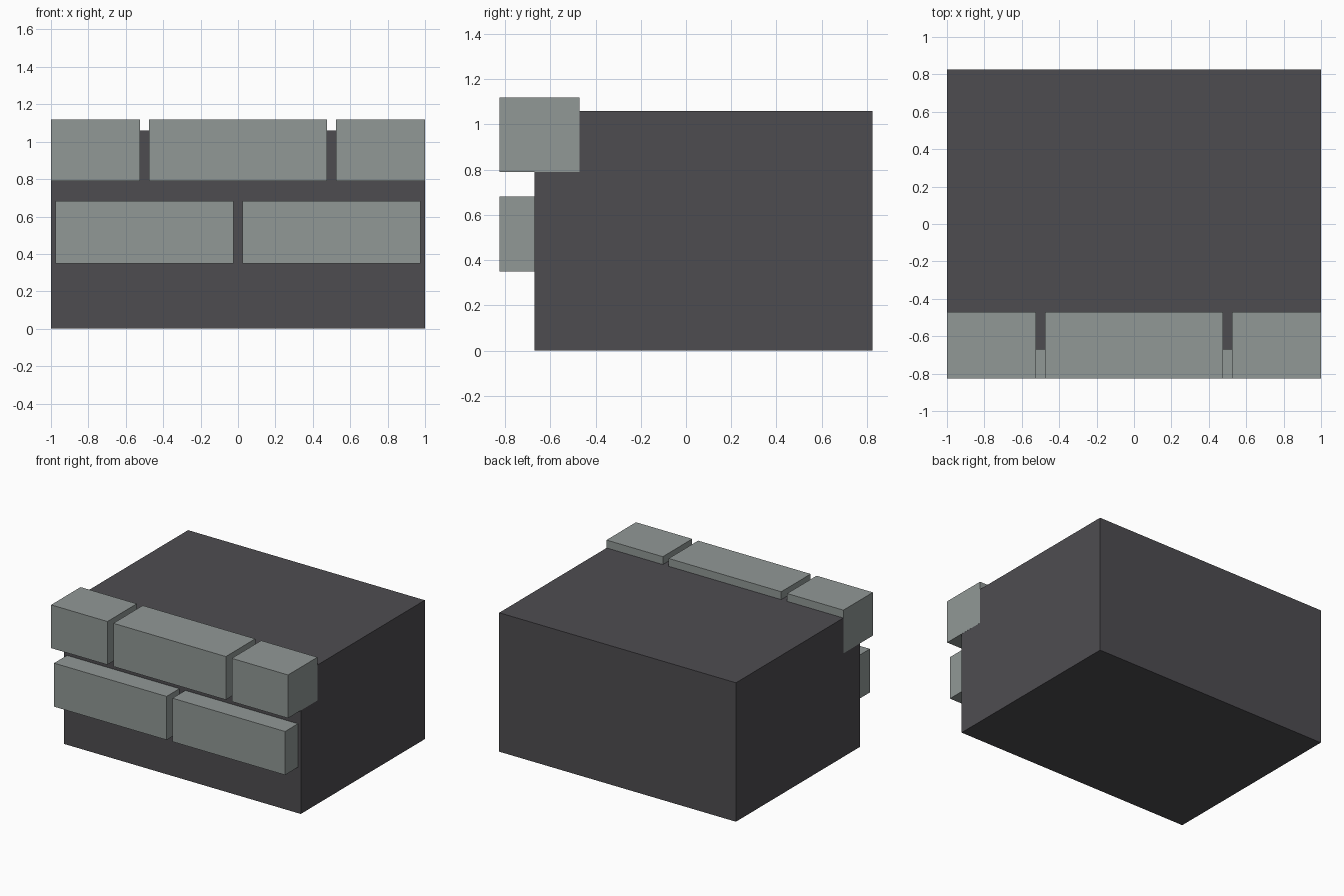
import bpy

if "Cube" in bpy.data.objects:
    bpy.data.objects.remove(bpy.data.objects["Cube"])


def make_material(name, color):
    mat = bpy.data.materials.new(name)
    mat.diffuse_color = (*color, 1.0)
    mat.use_nodes = True
    mat.node_tree.nodes["Principled BSDF"].inputs["Base Color"].default_value = mat.diffuse_color
    return mat


def box(name, xs, ys, zs, mat):
    """Flat-faced box spanning the given x, y and z ranges."""
    spans = (xs, ys, zs)
    bpy.ops.mesh.primitive_cube_add(size=1)
    obj = bpy.context.object
    obj.name = name
    obj.location = [(a + b) / 2 for a, b in spans]
    obj.scale = [b - a for a, b in spans]
    bpy.ops.object.transform_apply(location=True, rotation=False, scale=True)
    obj.data.materials.append(mat)
    return obj


mortar = make_material("dark mortar grey", (0.076, 0.073, 0.081))
stone = make_material("light stone grey", (0.283, 0.314, 0.305))

# Solid core block, a hair narrower so the end bricks stay visible on the sides
box("core_block", (-0.9993, 0.9993), (-0.67, 0.825), (0.0, 1.06), mortar)

# Front brick courses: the upper one caps the edge, the lower one is staggered
brick_y = (-0.825, -0.47)
courses = {
    "upper_brick": ((0.79, 1.12), [(-1.0, -0.525), (-0.475, 0.475), (0.525, 1.0)]),
    "lower_brick": ((0.35, 0.682), [(-0.975, -0.025), (0.025, 0.975)]),
}
for name, (zs, spans) in courses.items():
    for i, xs in enumerate(spans, 1):
        box(f"{name}_{i}", xs, brick_y, zs, stone)
